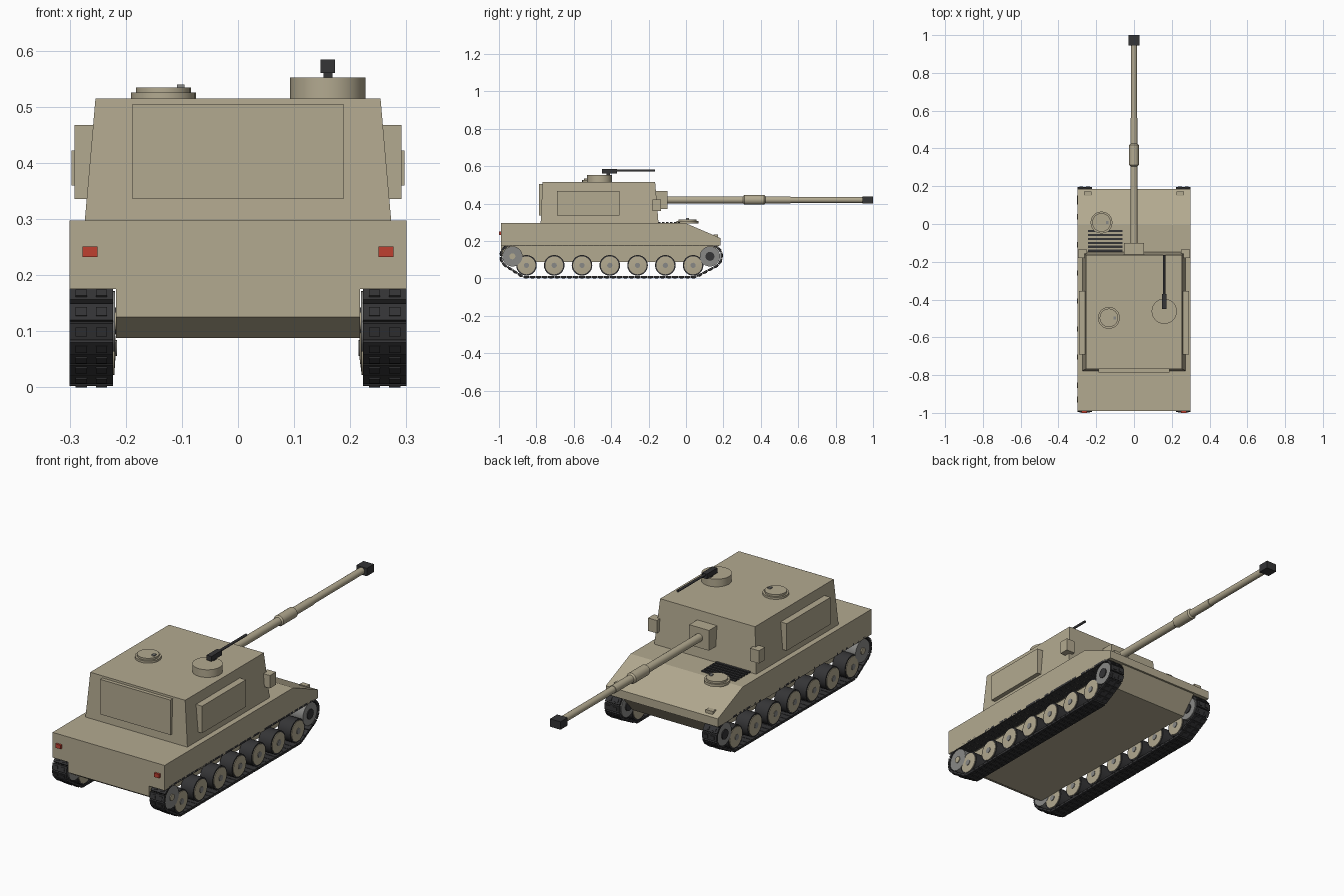
import bpy, bmesh
from math import pi, sin, cos, atan2, radians
from mathutils import Matrix, Vector

if "Cube" in bpy.data.objects:
    bpy.data.objects.remove(bpy.data.objects["Cube"])


def material(name, rgb):
    m = bpy.data.materials.new(name)
    m.diffuse_color = (*rgb, 1)
    m.use_nodes = True
    m.node_tree.nodes["Principled BSDF"].inputs["Base Color"].default_value = m.diffuse_color
    return m


TAN = material("tan_paint", (0.45, 0.40, 0.28))
DARK = material("dark_metal", (0.035, 0.035, 0.037))
STEEL = material("grey_steel", (0.25, 0.25, 0.24))
RED = material("red_lens", (0.52, 0.05, 0.03))


def finish(name, bm, mat, smooth=False):
    bmesh.ops.recalc_face_normals(bm, faces=bm.faces[:])
    me = bpy.data.meshes.new(name)
    bm.to_mesh(me)
    bm.free()
    ob = bpy.data.objects.new(name, me)
    bpy.context.collection.objects.link(ob)
    me.materials.append(mat)
    if smooth:
        bpy.ops.object.select_all(action='DESELECT')
        ob.select_set(True)
        bpy.context.view_layer.objects.active = ob
        bpy.ops.object.shade_smooth_by_angle(angle=radians(35))
    return ob


def add_box(bm, lo, hi, matrix=Matrix()):
    lo, hi = Vector(lo), Vector(hi)
    m = matrix @ Matrix.Translation((lo + hi) / 2) @ Matrix.Diagonal((*(hi - lo), 1))
    bmesh.ops.create_cube(bm, size=1, matrix=m)


def box(name, lo, hi, mat=TAN):
    bm = bmesh.new()
    add_box(bm, lo, hi)
    return finish(name, bm, mat)


AXES = {'X': Matrix.Rotation(pi / 2, 4, 'Y'), 'Y': Matrix.Rotation(-pi / 2, 4, 'X'), 'Z': Matrix()}


def lathe(name, axis, center, profile, mat=TAN, sides=24):
    """Closed solid of revolution; profile is (radius, offset along axis)."""
    bm = bmesh.new()
    m = Matrix.Translation(center) @ AXES[axis]
    rings = [[bm.verts.new(m @ Vector((r * cos(2 * pi * i / sides), r * sin(2 * pi * i / sides), h)))
              for i in range(sides)] for r, h in profile]
    for a, b in zip(rings, rings[1:]):
        for i in range(sides):
            j = (i + 1) % sides
            bm.faces.new((a[i], a[j], b[j], b[i]))
    bm.faces.new(rings[0])
    bm.faces.new(rings[-1])
    return finish(name, bm, mat, True)


def prism(name, profile, half_width, mat=TAN):
    """Extrude a (y, z) side profile across x."""
    bm = bmesh.new()
    f = bm.faces.new([bm.verts.new((-half_width, y, z)) for y, z in profile])
    ext = bmesh.ops.extrude_face_region(bm, geom=[f])
    bmesh.ops.translate(bm, vec=(2 * half_width, 0, 0),
                        verts=[v for v in ext['geom'] if isinstance(v, bmesh.types.BMVert)])
    return finish(name, bm, mat)


# Hull
prism("upper_hull", [(-0.99, 0.175), (-0.99, 0.297), (-0.005, 0.297), (0.185, 0.215), (0.185, 0.175)], 0.30)
prism("lower_hull", [(-0.99, 0.18), (-0.99, 0.125), (-0.93, 0.088), (0.10, 0.088), (0.18, 0.18)], 0.217)

# Turret shell, tapered toward the roof
bm = bmesh.new()
add_box(bm, (-0.273, -0.777, 0.297), (0.273, -0.147, 0.515))
for v in bm.verts:
    if v.co.z > 0.4:
        v.co.x *= 0.254 / 0.273
        v.co.y += 0.01 if v.co.y < -0.4 else -0.018
finish("turret", bm, TAN)
box("turret_rear_door", (-0.188, -0.785, 0.336), (0.188, -0.76, 0.505))

# Mirrored turret and hull fittings
for s, side in ((-1, "left"), (1, "right")):
    def mbox(name, x0, x1, y0, y1, z0, z1, mat=TAN):
        box(f"{side}_{name}", (min(s * x0, s * x1), y0, z0), (max(s * x0, s * x1), y1, z1), mat)
    mbox("turret_panel", 0.25, 0.291, -0.69, -0.355, 0.336, 0.467)
    mbox("launcher_box", 0.25, 0.297, -0.18, -0.134, 0.360, 0.422)
    mbox("tail_light", 0.250, 0.277, -1.0, -0.985, 0.232, 0.251, RED)
    mbox("headlight", 0.226, 0.264, 0.148, 0.172, 0.215, 0.236)

# Gun
box("mantlet", (-0.053, -0.165, 0.37), (0.053, -0.10, 0.468))
lathe("gun_barrel", 'Y', (0, 0, 0.42), [(0.019, -0.11), (0.019, 0.56), (0.0165, 0.56), (0.0165, 0.95)])
lathe("bore_evacuator", 'Y', (0, 0, 0.42), [(0.019, 0.305), (0.026, 0.312), (0.026, 0.418), (0.019, 0.425)])
box("muzzle_brake", (-0.028, 0.945, 0.401), (0.028, 1.0, 0.439), DARK)

# Commander cupola with machine gun
lathe("cupola", 'Z', (0.16, -0.462, 0), [(0.067, 0.51), (0.067, 0.552)])
box("machine_gun_mount", (0.152, -0.425, 0.55), (0.168, -0.405, 0.565), DARK)
box("machine_gun_body", (0.147, -0.45, 0.560), (0.173, -0.37, 0.584), DARK)
lathe("machine_gun_barrel", 'Y', (0.16, 0, 0.577), [(0.006, -0.38), (0.006, -0.165)], DARK, 12)

# Hatches
for name, x, y, z in (("loader_hatch", -0.133, -0.497, 0.515), ("driver_hatch", -0.172, 0.008, 0.297)):
    lathe(name, 'Z', (x, y, z), [(0.058, -0.003), (0.058, 0.010), (0.049, 0.010), (0.049, 0.019)])
    box(name + "_handle", (x + 0.024, y - 0.008, z + 0.017), (x + 0.038, y + 0.008, z + 0.025), STEEL)

# Engine grille slats
bm = bmesh.new()
for i in range(6):
    y = -0.148 + i * 0.021
    add_box(bm, (-0.243, y, 0.295), (-0.06, y + 0.012, 0.303))
finish("engine_grille", bm, DARK)

# Track path: centres of the four corner wheels, offset by a common radius
CORNERS = [Vector(c) for c in ((-0.853, 0.07), (0.0375, 0.07), (0.128, 0.118), (-0.928, 0.118))]
R = 0.061
path = []
for i, c in enumerate(CORNERS):
    din, dout = c - CORNERS[i - 1], CORNERS[(i + 1) % 4] - c
    a0 = atan2(din.y, din.x) - pi / 2
    turn = (atan2(dout.y, dout.x) - atan2(din.y, din.x)) % (2 * pi)
    for k in range(17):
        a = a0 + turn * k / 16
        path.append(c + R * Vector((cos(a), sin(a))))


def walk(points, count):
    """Evenly spaced positions and headings round a closed path."""
    segs = [(p, points[(i + 1) % len(points)]) for i, p in enumerate(points)]
    step = sum((b - a).length for a, b in segs) / count
    dist, out = 0.0, []
    for a, b in segs:
        length = (b - a).length
        while dist < length and len(out) < count:
            d = (b - a) / length
            out.append((a + d * dist, atan2(d.y, d.x)))
            dist += step
        dist -= length
    return out, step


LINKS, PITCH = walk(path, 76)
WHEELS = [-0.853 + i * 0.1485 for i in range(7)]

for s, side in ((-1, "left"), (1, "right")):
    # Track links: a plate with two raised pads
    bm = bmesh.new()
    for p, a in LINKS:
        m = Matrix.Translation((s * 0.2615, p.x, p.y)) @ Matrix.Rotation(a, 4, 'X')
        h = PITCH * 0.46
        add_box(bm, (-0.0385, -h, -0.006), (0.0385, h, 0.005), m)
        for x in (-0.018, 0.018):
            add_box(bm, (x - 0.010, -0.008, -0.009), (x + 0.010, 0.008, -0.005), m)
    finish(f"{side}_track", bm, DARK)

    # Road wheels: rubber tyre, painted disc, hub cap
    for n, y in enumerate(WHEELS, 1):
        c = (s * 0.2575, y, 0.07)
        lathe(f"{side}_tyre_{n}", 'X', c, [(0.055, -0.034), (0.055, 0.034)], DARK, 28)
        lathe(f"{side}_road_wheel_{n}", 'X', c,
              [(0.018, -0.041), (0.048, -0.037), (0.048, 0.037), (0.018, 0.039)], TAN, 28)
        lathe(f"{side}_wheel_hub_{n}", 'X', c, [(0.014, -0.043), (0.014, 0.042)], STEEL, 16)

    # Drive sprocket at the gun end, idler at the other
    for name, y, hub, hub_mat in (("sprocket", 0.128, 0.024, DARK), ("idler", -0.928, 0.016, TAN)):
        c = (s * 0.2575, y, 0.118)
        lathe(f"{side}_{name}", 'X', c, [(0.054, -0.038), (0.054, 0.038)], STEEL, 28)
        lathe(f"{side}_{name}_hub", 'X', c, [(hub, -0.043), (hub, 0.042)], hub_mat, 16)
